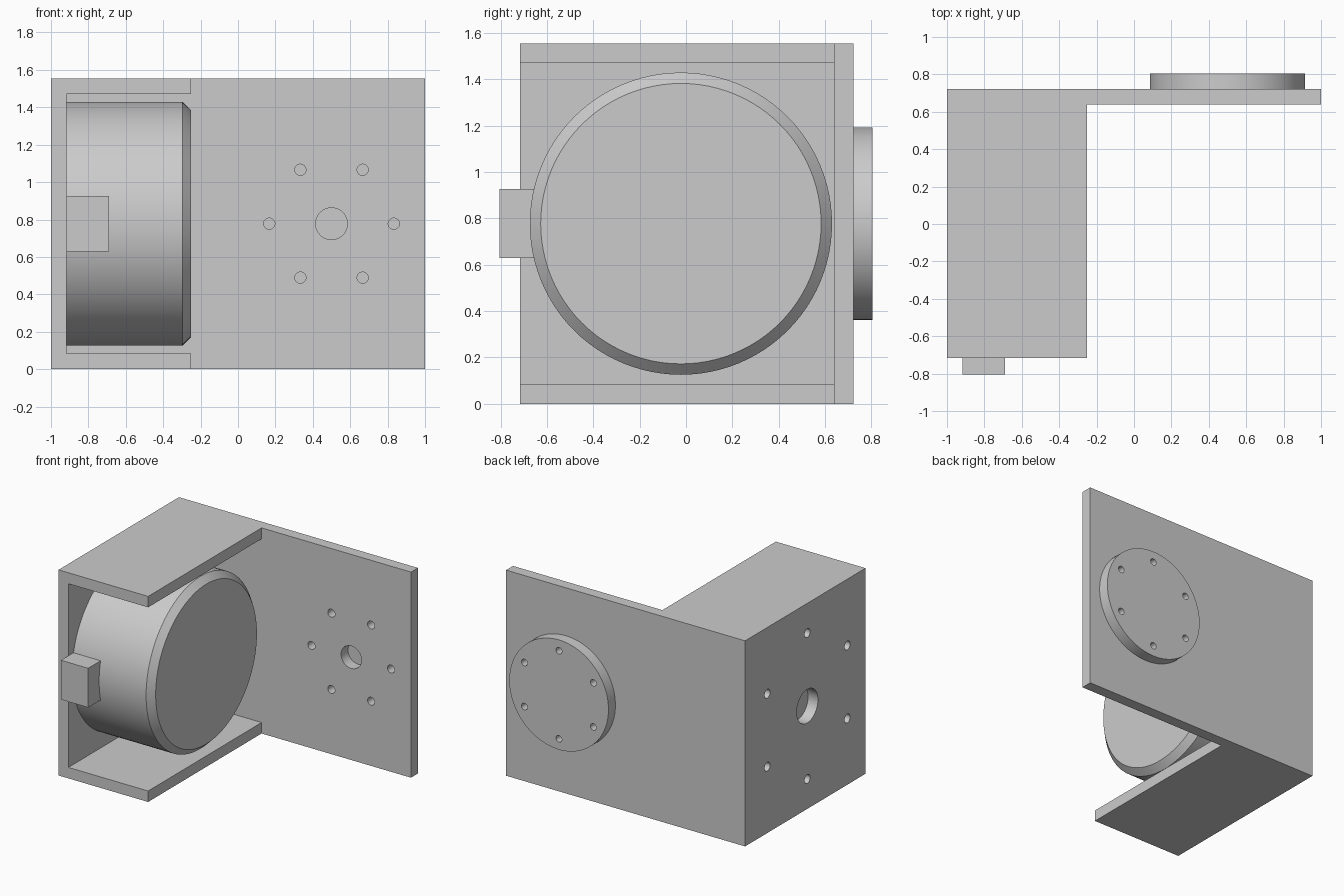
import bpy, bmesh, math
from mathutils import Matrix, Vector

if "Cube" in bpy.data.objects:
    bpy.data.objects.remove(bpy.data.objects["Cube"])

grey = bpy.data.materials.new("light grey")
grey.diffuse_color = (0.6, 0.6, 0.6, 1)
grey.use_nodes = True
grey.node_tree.nodes["Principled BSDF"].inputs["Base Color"].default_value = grey.diffuse_color

T = 0.083                      # sheet thickness
H = 1.555                      # overall height
MID = H / 2                    # height of both axes
FRONT, BACK = -0.717, 0.722    # bracket depth limits
MOTOR_Y = -0.022               # motor axis
DISC_X = 0.5                   # output disc axis


def finish(name, bm):
    bmesh.ops.recalc_face_normals(bm, faces=bm.faces)
    mesh = bpy.data.meshes.new(name)
    bm.to_mesh(mesh)
    bm.free()
    mesh.materials.append(grey)
    obj = bpy.data.objects.new(name, mesh)
    bpy.context.collection.objects.link(obj)
    return obj


def box(name, lo, hi):
    lo, hi = Vector(lo), Vector(hi)
    bm = bmesh.new()
    bmesh.ops.create_cube(bm, size=1, matrix=Matrix.Translation((lo + hi) / 2)
                          @ Matrix.Diagonal((*(hi - lo), 1)))
    return finish(name, bm)


def cylinders(name, axis, a, b, spots, sides=32):
    """Cylinders along axis 'X' or 'Y' from a to b; spots are (across, z, radius)."""
    bm = bmesh.new()
    for u, z, r in spots:
        if axis == 'X':
            m = Matrix.Translation(((a + b) / 2, u, z)) @ Matrix.Rotation(math.pi / 2, 4, 'Y')
        else:
            m = Matrix.Translation((u, (a + b) / 2, z)) @ Matrix.Rotation(-math.pi / 2, 4, 'X')
        bmesh.ops.create_cone(bm, cap_ends=True, segments=sides, radius1=r, radius2=r,
                              depth=b - a, matrix=m)
    return finish(name, bm)


def ring(u, z, radius, hole, start):
    return [(u + radius * math.cos(math.radians(start + 60 * i)),
             z + radius * math.sin(math.radians(start + 60 * i)), hole) for i in range(6)]


def cut(obj, cutter):
    mod = obj.modifiers.new("cut", 'BOOLEAN')
    mod.operation, mod.solver, mod.object = 'DIFFERENCE', 'EXACT', cutter
    bpy.context.view_layer.objects.active = obj
    bpy.ops.object.modifier_apply(modifier=mod.name)
    bpy.data.objects.remove(cutter)


# Bracket: block hollowed to a side wall, back plate and two flanges
bracket = box("bracket", (-1, FRONT, 0), (1, BACK, H))
cut(bracket, box("open_side", (-0.25, -1, -1), (2, BACK - T, 3)))
cut(bracket, box("motor_bay", (-1 + T, -1, T), (0, BACK - T, H - T)))
# Bolt circles and centre holes
cut(bracket, cylinders("back_plate_holes", 'Y', 0.5, 0.9,
                       [(DISC_X, MID, 0.085)] + ring(DISC_X, MID, 0.333, 0.03, 0)))
cut(bracket, cylinders("side_wall_holes", 'X', -1.2, -0.8,
                       [(MOTOR_Y, MID, 0.127)] + ring(MOTOR_Y, MID, 0.552, 0.033, 30)))

# Motor body with chamfered end
motor = cylinders("motor_body", 'X', -1 + T, -0.25, [(MOTOR_Y, MID, 0.652)], 96)
bm = bmesh.new()
bm.from_mesh(motor.data)
rim = [e for e in bm.edges if all(v.co.x > -0.3 for v in e.verts)]
bmesh.ops.bevel(bm, geom=rim, offset=0.047, segments=1, affect='EDGES')
bm.to_mesh(motor.data)
bm.free()

# Cable connector on the motor's front
box("connector", (-1 + T, -0.805, 0.63), (-0.69, -0.55, 0.927))

# Output disc on the back plate
disc = cylinders("output_disc", 'Y', BACK, 0.805, [(DISC_X, MID, 0.415)], 96)
cut(disc, cylinders("disc_holes", 'Y', 0.6, 0.9, ring(DISC_X, MID, 0.333, 0.025, 30)))

# Smooth the round walls, keep the edges sharp
bpy.ops.object.select_all(action='DESELECT')
for obj in (bracket, motor, disc):
    obj.select_set(True)
bpy.context.view_layer.objects.active = bracket
bpy.ops.object.shade_smooth_by_angle(angle=math.radians(30))
